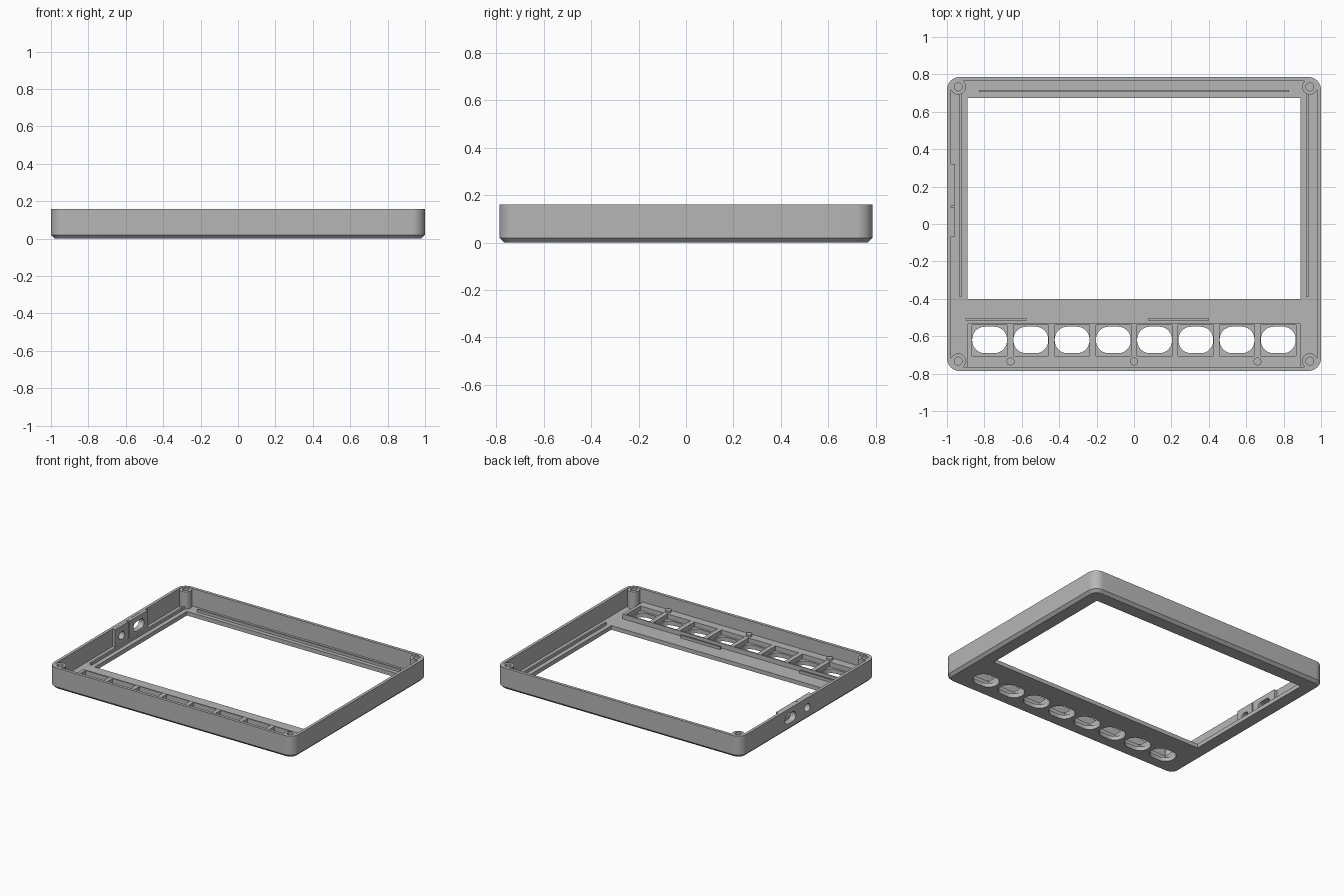
import bpy, bmesh, math

cube = bpy.data.objects.get("Cube")
if cube:
    bpy.data.objects.remove(cube, do_unlink=True)

grey = bpy.data.materials.new("plain grey")
grey.use_nodes = True
GREY = (0.47, 0.47, 0.47, 1)
grey.diffuse_color = GREY
grey.node_tree.nodes["Principled BSDF"].inputs["Base Color"].default_value = GREY


def outline(w, d, r, steps=10):
    """Rounded rectangle centred on the origin."""
    if r <= 0:
        return [(w/2, d/2), (-w/2, d/2), (-w/2, -d/2), (w/2, -d/2)]
    pts = []
    for i, (sx, sy) in enumerate([(1, 1), (-1, 1), (-1, -1), (1, -1)]):
        for k in range(steps + 1):
            a = math.pi / 2 * (i + k / steps)
            pts.append((sx * (w/2 - r) + r * math.cos(a), sy * (d/2 - r) + r * math.sin(a)))
    return pts


def loft(name, layers, center=(0, 0), axis="z"):
    """Solid through (outline, height) layers; axis x stands the outline in the yz plane."""
    bm = bmesh.new()
    rings = []
    for pts, h in layers:
        pts = [(x + center[0], y + center[1]) for x, y in pts]
        rings.append([bm.verts.new((x, y, h) if axis == "z" else (h, x, y)) for x, y in pts])
    n = len(rings[0])
    for low, high in zip(rings, rings[1:]):
        for i in range(n):
            j = (i + 1) % n
            bm.faces.new((low[i], low[j], high[j], high[i]))
    bm.faces.new(rings[0][::-1])
    bm.faces.new(rings[-1])
    bmesh.ops.recalc_face_normals(bm, faces=bm.faces)
    mesh = bpy.data.meshes.new(name)
    bm.to_mesh(mesh)
    bm.free()
    mesh.materials.append(grey)
    ob = bpy.data.objects.new(name, mesh)
    bpy.context.collection.objects.link(ob)
    return ob


def prism(name, w, d, r, z0, z1, center=(0, 0), axis="z"):
    o = outline(w, d, r)
    return loft(name, [(o, z0), (o, z1)], center, axis)


def box(name, x0, x1, y0, y1, z0, z1):
    return prism(name, x1 - x0, y1 - y0, 0, z0, z1, ((x0 + x1) / 2, (y0 + y1) / 2))


def cut(ob, cutters):
    """Subtract the cutters and bake the result into the object."""
    for c in cutters:
        c.hide_render = True
        m = ob.modifiers.new("cut", "BOOLEAN")
        m.operation, m.solver, m.object = "DIFFERENCE", "EXACT", c
    dg = bpy.context.evaluated_depsgraph_get()
    mesh = bpy.data.meshes.new_from_object(ob.evaluated_get(dg))
    ob.modifiers.clear()
    ob.data = mesh
    for c in cutters:
        bpy.data.objects.remove(c, do_unlink=True)


W, D, H, FLOOR, WALL = 2.0, 1.574, 0.16, 0.03, 0.022
BUTTON_Y = -0.62
button_x = [-0.772 + 0.2205 * i for i in range(8)]
ports = [("large", 0.21, 0.22, 0.125, 0.07), ("small", 0.012, 0.155, 0.065, 0.055)]
PORT_Z = 0.088


def port_cutters():
    return [prism("port_cutter", w, h, h / 2 - 0.001, -1.1, -0.9, (y, PORT_Z), "x")
            for _, y, _, w, h in ports]


# Tray with chamfered bottom edge, screen window, button holes and side ports
case = loft("case", [(outline(W - 0.04, D - 0.04, 0.05), 0),
                     (outline(W, D, 0.07), 0.02),
                     (outline(W, D, 0.07), H)])
cutters = [prism("cavity", W - 2 * WALL, D - 2 * WALL, 0.05, FLOOR, 0.3),
           box("window", -0.89, 0.89, -0.4, 0.675, -0.1, 0.1)]
cutters += [prism("button_hole", 0.186, 0.142, 0.068, -0.1, 0.1, (x, BUTTON_Y)) for x in button_x]
cut(case, cutters + port_cutters())
parts = [case]

# Raised button guide with a pocket for every button
guide = box("button_guide", -0.89, 0.89, -0.77, -0.532, FLOOR - 0.004, 0.065)
cut(guide, [box("pocket", x - 0.094, x + 0.094, -0.705, -0.541, 0, 0.2) for x in button_x])
parts.append(guide)

# Locating pegs on the guide
for i, x in enumerate((-0.66, 0, 0.66)):
    parts.append(prism(f"peg_{i + 1}", 0.042, 0.042, 0.0205, 0.06, 0.08, (x, -0.735)))

# Screw posts in the corners
for sx in (-1, 1):
    for sy in (-1, 1):
        c = (sx * 0.94, sy * 0.733)
        post = prism("screw_post", 0.082, 0.082, 0.0405, FLOOR - 0.004, H - 0.003, c)
        cut(post, [prism("screw_hole", 0.042, 0.042, 0.0205, 0.05, 0.3, c)])
        parts.append(post)

# Thickened plates around the side ports
for name, y, width, _, _ in ports:
    plate = box(f"{name}_port_plate", -0.985, -0.957, y - width / 2, y + width / 2,
                FLOOR - 0.004, H - 0.001)
    cut(plate, port_cutters())
    parts.append(plate)

# Thin ribs that hold the screen
ribs = [("back_rib", -0.83, 0.83, 0.705, 0.717),
        ("left_rib", 0.922, 0.934, -0.39, 0.7),
        ("right_rib", -0.934, -0.922, -0.39, 0.7),
        ("front_rib_right", -0.9, -0.575, -0.517, -0.505),
        ("front_rib_left", 0.075, 0.4, -0.517, -0.505)]
for rib in ribs:
    parts.append(box(*rib, FLOOR - 0.004, 0.05))

# Smooth rounded walls, keep the edges crisp
bpy.ops.object.select_all(action="DESELECT")
for ob in parts:
    ob.select_set(True)
bpy.context.view_layer.objects.active = case
bpy.ops.object.shade_smooth_by_angle(angle=math.radians(30))
